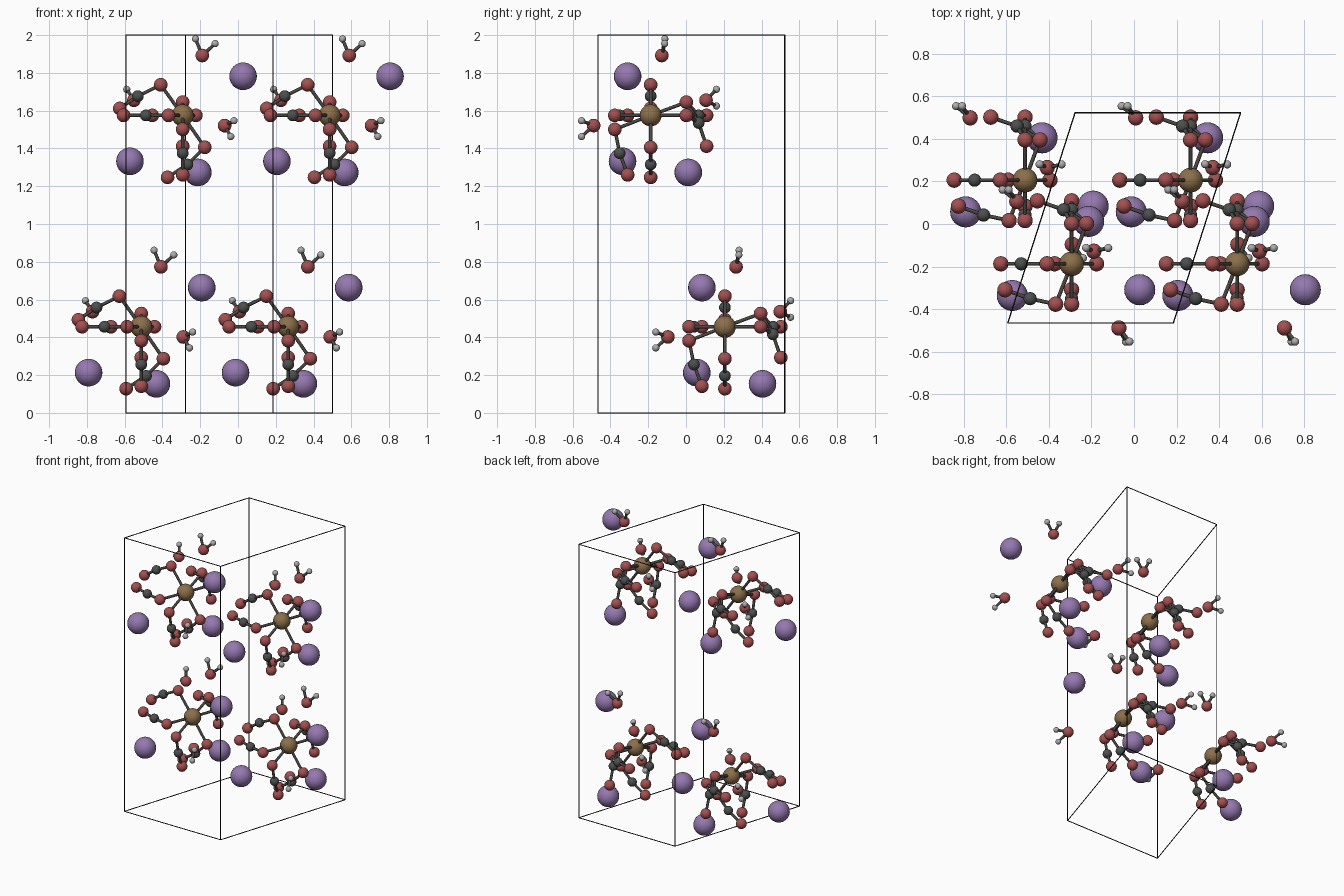
import bpy, bmesh
from mathutils import Vector, Matrix

if "Cube" in bpy.data.objects:
    bpy.data.objects.remove(bpy.data.objects["Cube"])


def material(name, rgb):
    m = bpy.data.materials.new(name)
    m.diffuse_color = (*rgb, 1)
    m.use_nodes = True
    m.node_tree.nodes["Principled BSDF"].inputs["Base Color"].default_value = m.diffuse_color
    return m


def add_ball(bm, p, r):
    bmesh.ops.create_uvsphere(bm, u_segments=24, v_segments=16, radius=r,
                              matrix=Matrix.Translation(p))


def add_rod(bm, a, b, r, sides):
    a, b = Vector(a), Vector(b)
    d = b - a
    mat = Matrix.Translation((a + b) / 2) @ d.to_track_quat('Z', 'Y').to_matrix().to_4x4()
    bmesh.ops.create_cone(bm, cap_ends=True, segments=sides, radius1=r, radius2=r,
                          depth=d.length, matrix=mat)


def finish(bm, name, mat, smooth=True):
    for f in bm.faces:
        f.smooth = smooth and len(f.verts) <= 4
    me = bpy.data.meshes.new(name)
    bm.to_mesh(me)
    bm.free()
    me.materials.append(mat)
    return me


# Ligand arms: bound oxygen, carbon, outer oxygen (relative to the metal)
arms = [
    [(-.116, 0, .162), (-.237, 0, .102), (-.333, 0, .037)],
    [(.117, 0, -.169), (.025, 0, -.260), (-.080, 0, -.328)],
    [(-.075, -.190, 0), (-.195, -.164, 0), (-.313, -.122, 0)],
    [(0, -.190, -.074), (0, -.164, -.200), (0, -.122, -.315)],
    [(.070, .189, 0), (-.038, .254, 0), (-.161, .296, 0)],
    [(0, .189, .070), (0, .254, -.040), (0, .296, -.163)],
]

# Waters: oxygen, then the two hydrogen offsets
waters = [
    [(.222, -.302, -.054), (.050, -.064, .026), (.033, -.064, -.058)],
    [(-.258, .293, .080), (-.038, .055, .058), (-.066, .055, -.030)],
    [(.104, .059, .317), (-.036, .016, .088), (.068, .015, .063)],
]

large_ions = [(.320, -.122, .207), (-.279, -.149, -.243), (.080, .199, -.302)]

# Gather atoms and bonds of one repeating unit
metal, oxygen, carbon, hydrogen, bonds = [(0, 0, 0)], [], [], [], []
for inner, c, outer in arms:
    oxygen += [inner, outer]
    carbon.append(c)
    bonds += [((0, 0, 0), inner), (inner, c), (c, outer)]
for o, *hs in waters:
    oxygen.append(o)
    for h in hs:
        p = Vector(o) + Vector(h)
        hydrogen.append(p)
        bonds.append((o, p))
# Short cross links between the two overlapping rear arms
bonds += [(arms[4][0], arms[5][1]), (arms[5][0], arms[4][1])]

unit = []
for name, pts, r, rgb in [
    ("large_ions", large_ions, .073, (.30, .19, .43)),
    ("metal_centre", metal, .058, (.26, .16, .07)),
    ("oxygen_atoms", oxygen, .036, (.37, .08, .08)),
    ("carbon_atoms", carbon, .031, (.075, .08, .08)),
    ("hydrogen_atoms", hydrogen, .019, (.42, .42, .42)),
]:
    bm = bmesh.new()
    for p in pts:
        add_ball(bm, Vector(p), r)
    unit.append((name, finish(bm, name, material(name, rgb))))

bm = bmesh.new()
for a, b in bonds:
    add_rod(bm, a, b, .009, 12)
unit.append(("bonds", finish(bm, "bonds", material("bond", (.07, .065, .055)))))

# Four translated copies of the unit
base = Vector((-.512, .206, .456))
side, lift = Vector((.778, 0, 0)), Vector((.219, -.393, 1.119))
for j in range(2):
    for i in range(2):
        for name, me in unit:
            ob = bpy.data.objects.new(f"{name}_{j}{i}", me)
            ob.location = base + side * i + lift * j
            bpy.context.collection.objects.link(ob)

# Slanted cell frame
origin = Vector((-.593, -.465, 0))
axes = [Vector((.778, 0, 0)), Vector((.316, .988, 0)), Vector((0, 0, 2))]
bm = bmesh.new()
for k in range(3):
    u, v = axes[(k + 1) % 3], axes[(k + 2) % 3]
    for s in (0, 1):
        for t in (0, 1):
            p = origin + u * s + v * t
            add_rod(bm, p, p + axes[k], .003, 8)
me = finish(bm, "cell_frame", material("frame", (.01, .01, .01)))
bpy.context.collection.objects.link(bpy.data.objects.new("cell_frame", me))
